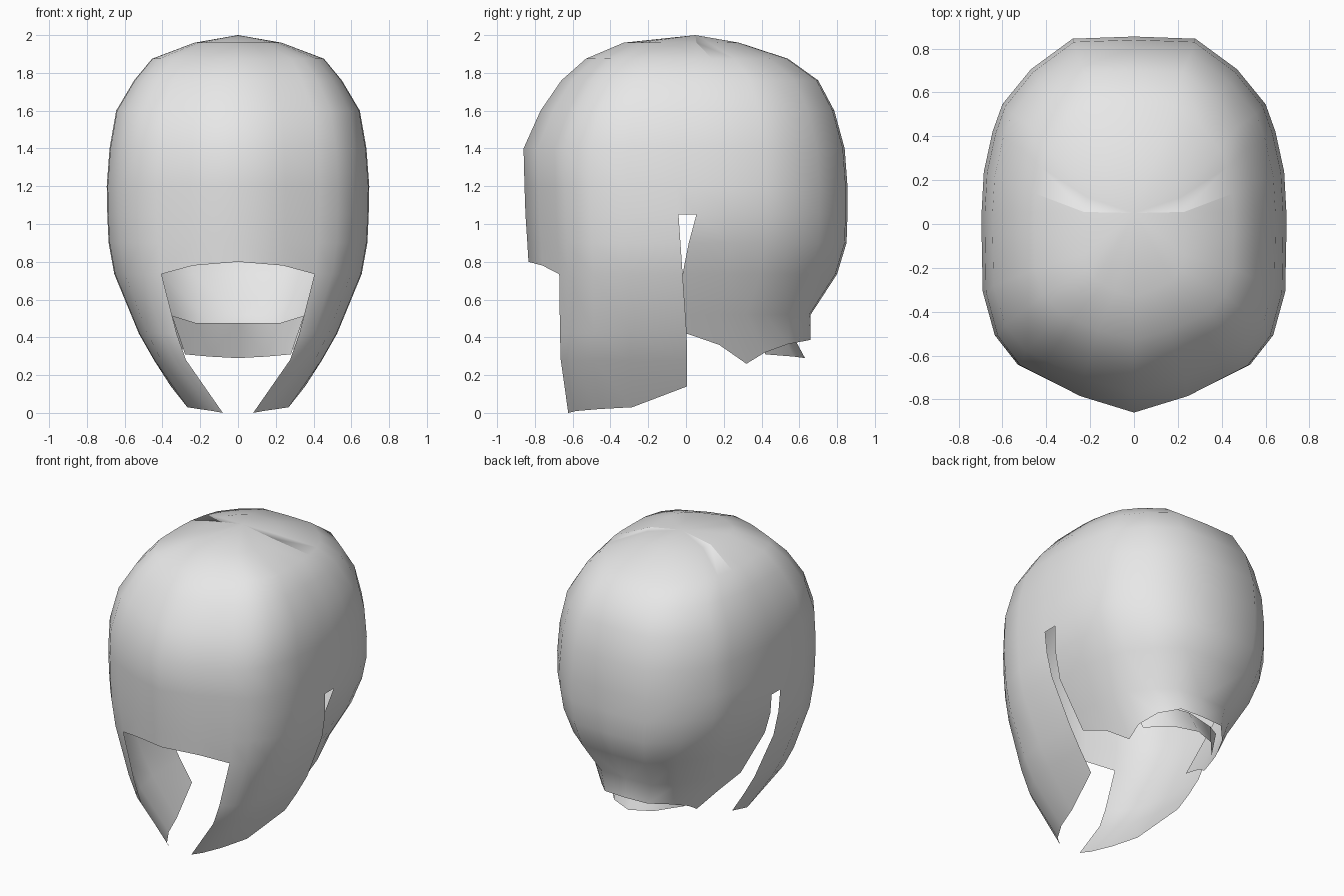
import bpy, bmesh

if "Cube" in bpy.data.objects:
    bpy.data.objects.remove(bpy.data.objects["Cube"])

# Shell rings: height, half width, front y, back y
RINGS = [(0, .13, -.77, .66), (.03, .27, -.78, .66), (.14, .355, -.80, .66), (.28, .445, -.82, .66),
         (.42, .525, -.825, .66), (.52, .575, -.83, .66), (.735, .655, -.83, .80), (.9, .685, -.84, .85),
         (1.05, .692, -.85, .855), (1.2, .695, -.855, .855), (1.4, .68, -.86, .84), (1.6, .645, -.77, .785),
         (1.76, .55, -.66, .70), (1.875, .455, -.53, .54), (1.96, .23, -.33, .28)]
# Half width of the nape panel, tucked inside the side locks
NAPE = [(.26, .33), (.42, .42), (.735, .59), (.9, .655), (1.05, .692)]
# Widest outline, front centre to side seam, and side seam to back centre
FRONT = [(0, -.86), (.25, -.785), (.43, -.695), (.53, -.645), (.635, -.51), (.69, -.31), (.695, -.05)]
BACK = [(.695, -.05), (.695, .055), (.685, .24), (.645, .424), (.60, .55), (.47, .71), (.28, .85), (0, .86)]
UPPER = [1.96, 1.875, 1.76, 1.6, 1.4, 1.2, 1.05]


def lookup(table, z, k):
    if z <= table[0][0]:
        return table[0][k]
    for a, b in zip(table, table[1:]):
        if z <= b[0]:
            t = (z - a[0]) / (b[0] - a[0])
            return a[k] + t * (b[k] - a[k])
    return table[-1][k]


def point(col, z, nape):
    ox, oy = col
    w = lookup(NAPE, z, 1) if nape and z < 1.05 else lookup(RINGS, z, 1)
    seam = -.05 + .055 * max(0, min(1, (1.2 - z) / .8))
    if oy == -.05:
        y = seam
    elif oy < -.05:
        y = -.05 + (oy + .05) / .81 * (-.05 - lookup(RINGS, z, 2))
    else:
        y = -.05 + (oy + .05) / .91 * (lookup(RINGS, z, 3) + .05)
        if oy == .055:  # edge of the ear slit closes on the seam
            t = max(0, min(1, (1.05 - z) / .315))
            y = .055 + t * (seam - .055)
    return (ox / .695 * w, y, z)


def add_face(bm, pts, side):
    unique = []
    for p in pts:
        if all(sum((a - b) ** 2 for a, b in zip(p, q)) > 1e-7 for q in unique):
            unique.append(p)
    if len(unique) > 2:
        bm.faces.new([bm.verts.new((side * x, y, z)) for x, y, z in unique])


def panel(bm, cols, lower, bottoms, side, nape=False):
    """Strip of shell from the crown down to its own bottom edge."""
    grid = []
    for col, zb in zip(cols, bottoms):
        grid.append([(0, .05, 2.0)] + [point(col, max(z, zb), nape) for z in UPPER + lower + [zb]])
    for c, (a, b) in enumerate(zip(grid, grid[1:])):
        for i in range(len(a) - 1):
            if nape and c == 0 and i >= len(UPPER):
                continue  # ear slit
            add_face(bm, [a[i], a[i + 1], b[i + 1], b[i]], side)


def finish(bm, name, mat):
    bmesh.ops.remove_doubles(bm, verts=bm.verts, dist=.0008)
    bmesh.ops.recalc_face_normals(bm, faces=bm.faces)
    for f in bm.faces:
        f.smooth = True
    mesh = bpy.data.meshes.new(name)
    bm.to_mesh(mesh)
    bm.free()
    mesh.materials.append(mat)
    bpy.context.collection.objects.link(bpy.data.objects.new(name, mesh))


grey = bpy.data.materials.new("light_grey")
grey.diffuse_color = (.8, .8, .8, 1)
grey.use_nodes = True
grey.node_tree.nodes["Principled BSDF"].inputs["Base Color"].default_value = grey.diffuse_color

# Hair shell: fringe, side locks and nape panel
bm = bmesh.new()
for side in (1, -1):
    panel(bm, FRONT[:3], [.9], [.80, .78, .735], side)
    panel(bm, FRONT[2:], [.9, .735, .42, .28], [0, .01, .02, .03, .14], side)
    panel(bm, BACK, [.9, .735, .52], [.42, .42, .36, .26, .32, .365, .385, .385], side, True)
finish(bm, "hair_shell", grey)

# Flared lip under the nape
top = [(0, .53, .475), (.22, .48, .475), (.35, .38, .515)]
low = [(0, .63, .29), (.15, .57, .298), (.28, .42, .31)]
bm = bmesh.new()
for side in (1, -1):
    for i in range(2):
        add_face(bm, [top[i], low[i], low[i + 1], top[i + 1]], side)
finish(bm, "nape_lip", grey)
